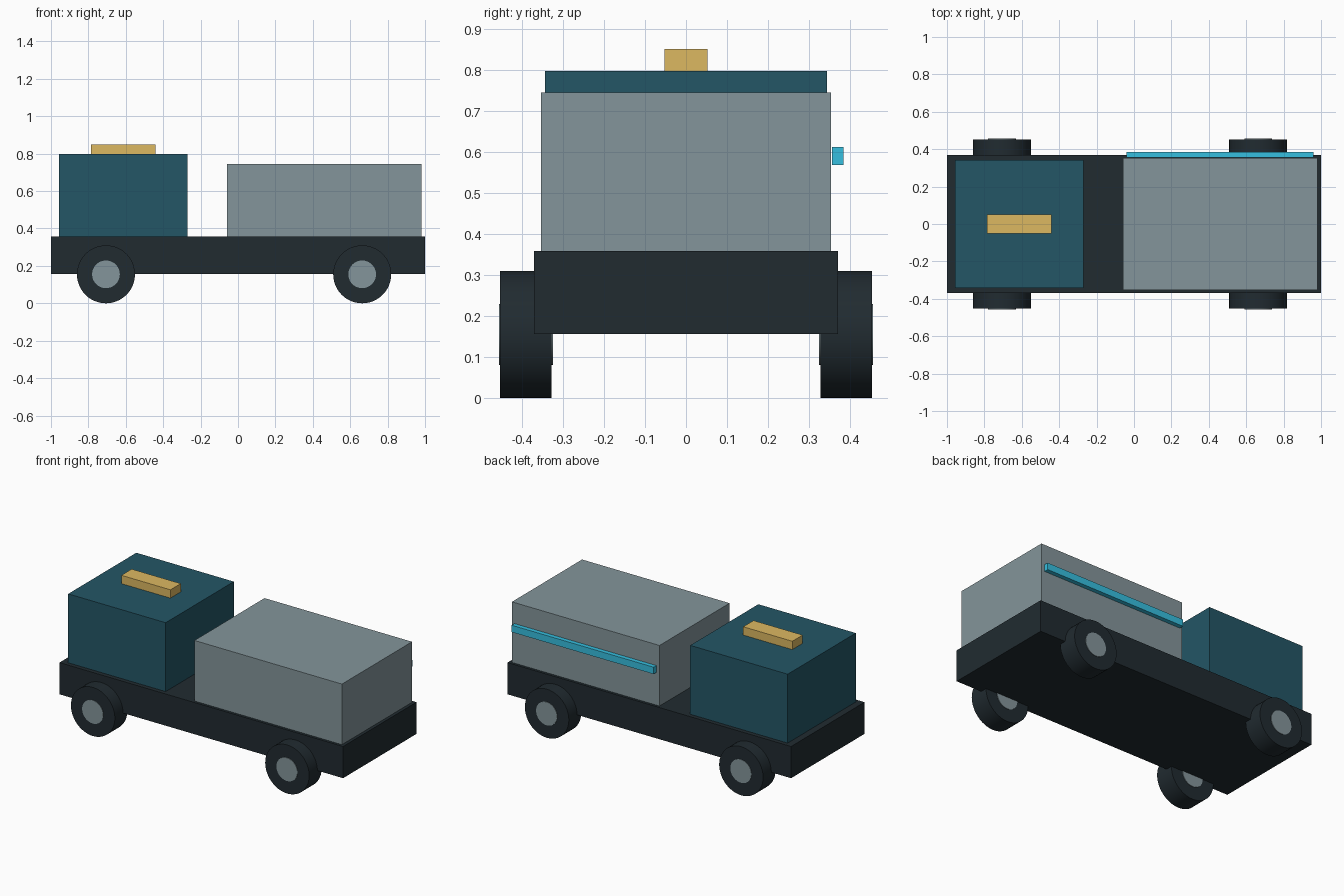
import bpy
import math

if "Cube" in bpy.data.objects:
    bpy.data.objects.remove(bpy.data.objects["Cube"])


def material(name, rgb):
    m = bpy.data.materials.new(name)
    m.diffuse_color = (*rgb, 1)
    m.use_nodes = True
    m.node_tree.nodes["Principled BSDF"].inputs["Base Color"].default_value = m.diffuse_color
    return m


DARK = material("dark", (0.015, 0.024, 0.03))
TEAL = material("teal", (0.017, 0.093, 0.133))
GREY = material("grey", (0.23, 0.30, 0.325))
AMBER = material("amber", (0.72, 0.48, 0.12))
CYAN = material("cyan", (0.037, 0.52, 0.74))


def box(name, x, y, z, mat):
    """Box given by its (min, max) range on each axis."""
    bpy.ops.mesh.primitive_cube_add(
        size=1, location=[(a + b) / 2 for a, b in (x, y, z)])
    ob = bpy.context.object
    ob.name = name
    ob.scale = [b - a for a, b in (x, y, z)]
    bpy.ops.object.transform_apply(location=False, rotation=False, scale=True)
    ob.data.materials.append(mat)


def disc(name, x, y, z, radius, width, mat):
    """Cylinder with its axle along y."""
    bpy.ops.mesh.primitive_cylinder_add(
        vertices=48, radius=radius, depth=width, location=(x, y, z),
        rotation=(math.pi / 2, 0, 0))
    ob = bpy.context.object
    ob.name = name
    ob.data.materials.append(mat)
    bpy.ops.object.shade_smooth_by_angle(angle=math.radians(30))


# Body: chassis, cab with roof beacon, cargo box with rear-side rail
box("chassis", (-1, 1), (-0.37, 0.37), (0.156, 0.358), DARK)
box("cab", (-0.957, -0.27), (-0.343, 0.343), (0.358, 0.797), TEAL)
box("roof_beacon", (-0.786, -0.44), (-0.052, 0.052), (0.797, 0.85), AMBER)
box("cargo_box", (-0.06, 0.98), (-0.353, 0.353), (0.358, 0.744), GREY)
box("side_rail", (-0.04, 0.96), (0.356, 0.384), (0.568, 0.612), CYAN)

# Wheels: tyre with a slightly wider hub running through it
R = 0.155
for end, x in (("front", -0.706), ("rear", 0.664)):
    for side, y in (("left", -0.39), ("right", 0.39)):
        disc(f"{end}_{side}_tyre", x, y, R, R, 0.126, DARK)
        disc(f"{end}_{side}_hub", x, y, R, 0.074, 0.132, GREY)
